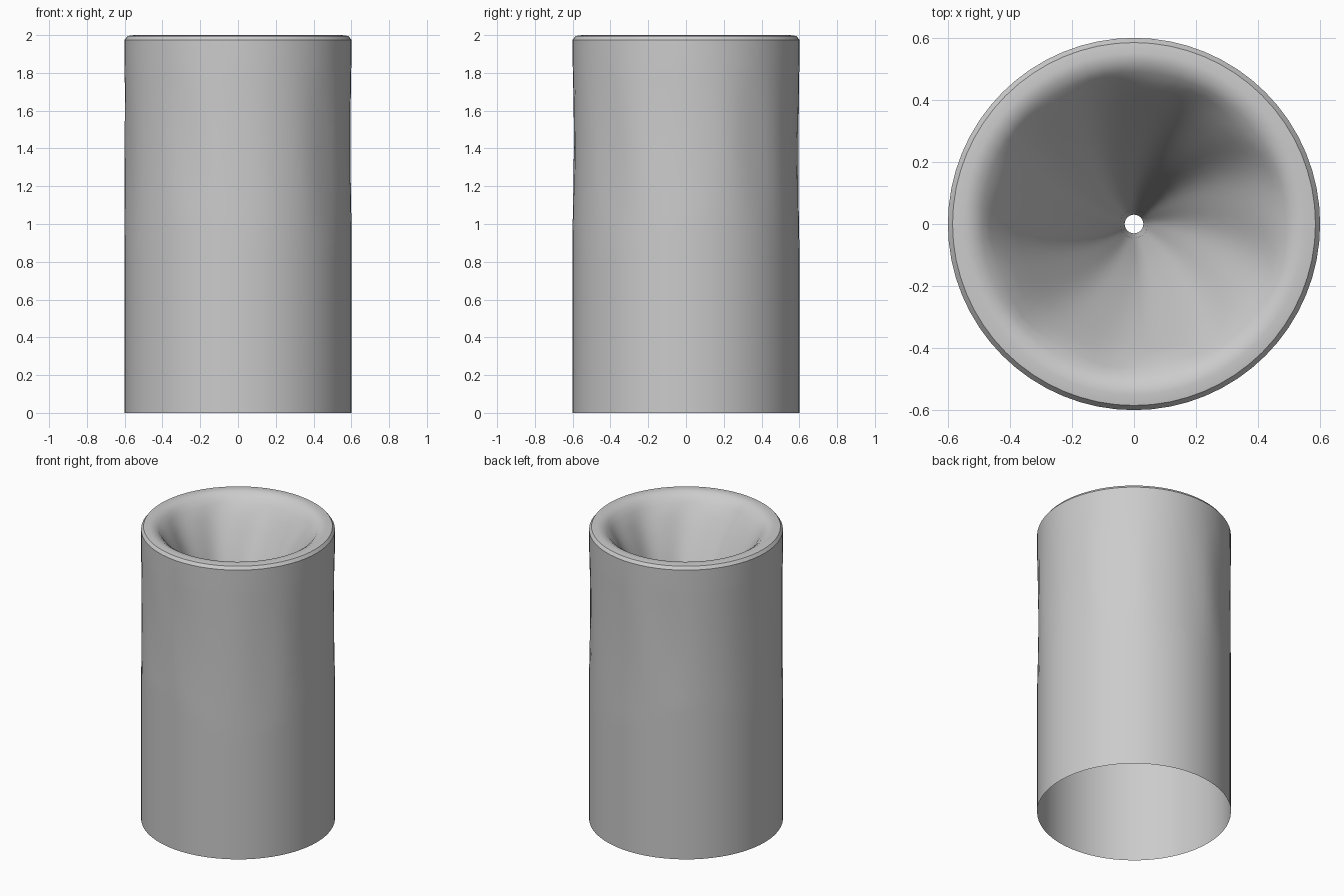
import bpy, bmesh, math

if "Cube" in bpy.data.objects:
    bpy.data.objects.remove(bpy.data.objects["Cube"])

SEG = 64


def lathe(name, rings, radius_fn):
    """Open surface of revolution with a per-point radius function."""
    bm = bmesh.new()
    grid = []
    for r, z in rings:
        row = []
        for i in range(SEG):
            a = 2 * math.pi * i / SEG
            rr = radius_fn(r, z, a)
            row.append(bm.verts.new((rr * math.cos(a), rr * math.sin(a), z)))
        grid.append(row)
    for lo, hi in zip(grid, grid[1:]):
        for i in range(SEG):
            j = (i + 1) % SEG
            bm.faces.new((lo[i], lo[j], hi[j], hi[i]))
    me = bpy.data.meshes.new(name)
    bm.to_mesh(me)
    bm.free()
    ob = bpy.data.objects.new(name, me)
    bpy.context.collection.objects.link(ob)
    bpy.context.view_layer.objects.active = ob
    ob.select_set(True)
    bpy.ops.object.shade_smooth_by_angle(angle=math.radians(35))
    ob.select_set(False)
    return ob


def wall_radius(r, z, a):
    # shallow vertical streaks pressed into the upper half of the wall
    lower = 0.95 + 0.1 * math.sin(3 * a + 1)
    if not lower < z < 1.85:
        return r
    mask = math.sin(math.pi * (z - lower) / (1.85 - lower))
    twist = a + 0.15 * z
    streak = 0.5 + 0.3 * math.sin(9 * twist) + 0.2 * math.sin(14 * twist + 2)
    return r - 0.008 * mask * streak


def funnel_radius(r, z, a):
    # faint spiral ripples running down the funnel
    if r > 0.47 or r < 0.05:
        return r
    return r * (1 + 0.015 * math.sin(9 * a + 10 * r))


# outer wall, open at the bottom
wall = [(0.6, 0), (0.6, 0.4), (0.6, 0.8)]
wall += [(0.6, 0.85 + 0.05 * i) for i in range(21)]
wall += [(0.6, 1.975)]
lathe("outer_wall", wall, wall_radius)

# bevelled rim and swirling funnel with a small open drain
funnel = [(0.6, 1.975), (0.585, 1.995), (0.55, 2.0), (0.52, 1.995),
          (0.49, 1.975), (0.46, 1.94), (0.42, 1.88), (0.37, 1.79),
          (0.31, 1.67), (0.25, 1.54), (0.19, 1.39), (0.14, 1.24),
          (0.10, 1.08), (0.07, 0.92), (0.045, 0.76), (0.03, 0.6)]
lathe("rim_and_funnel", funnel, funnel_radius).data.flip_normals()

# flip so the rim and funnel face up, as the rings run inward
ob = bpy.data.objects["rim_and_funnel"]
if sum(p.normal.z for p in ob.data.polygons) < 0:
    ob.data.flip_normals()
